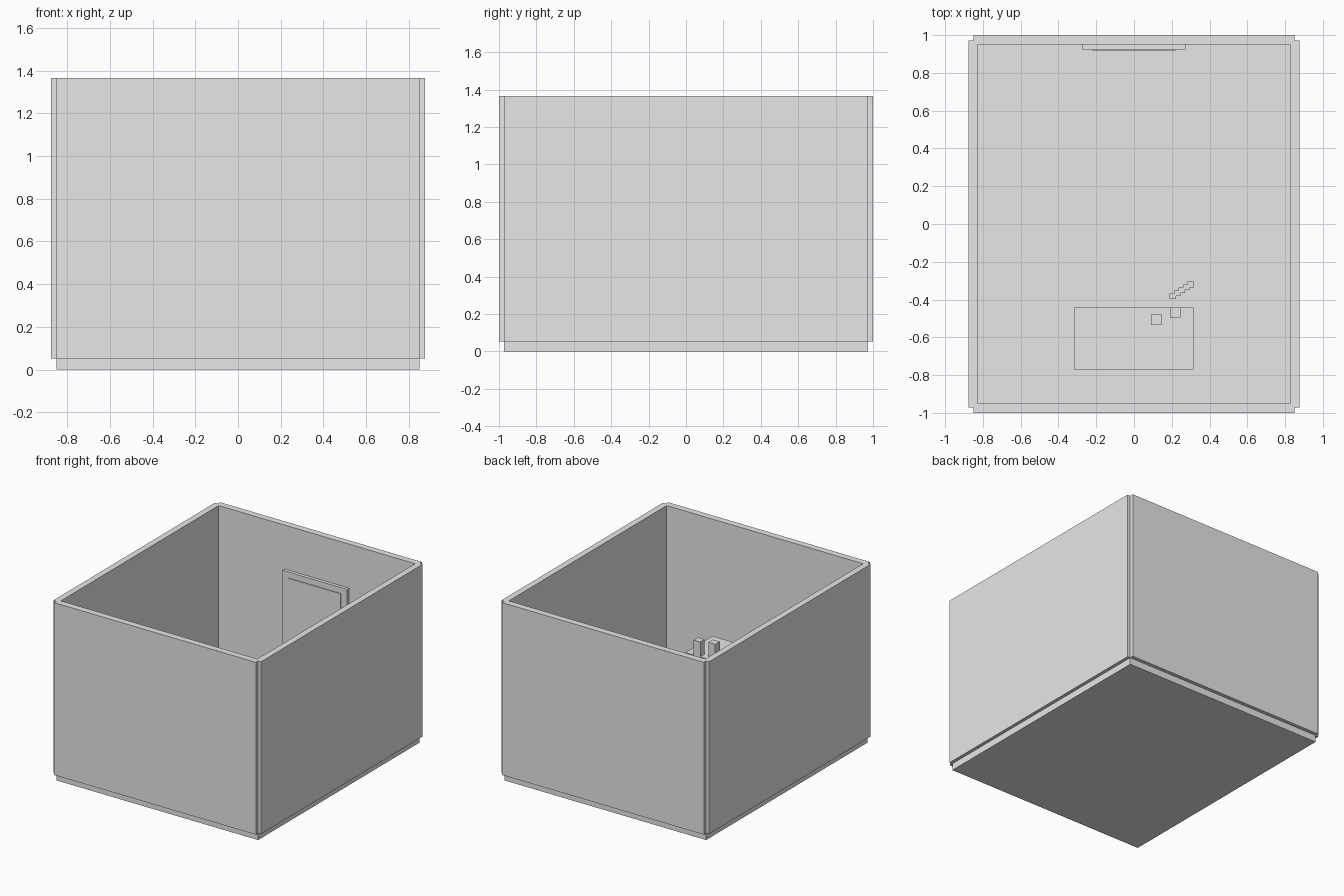
import bpy

if "Cube" in bpy.data.objects:
    bpy.data.objects.remove(bpy.data.objects["Cube"])

grey = bpy.data.materials.new("plain_grey")
grey.diffuse_color = (0.8, 0.8, 0.8, 1)
grey.use_nodes = True
grey.node_tree.nodes["Principled BSDF"].inputs["Base Color"].default_value = grey.diffuse_color


def box(name, x0, x1, y0, y1, z0, z1):
    """Axis-aligned box given by its limits."""
    bpy.ops.mesh.primitive_cube_add(size=1)
    ob = bpy.context.object
    ob.name = name
    for v in ob.data.vertices:
        v.co = (x1 if v.co.x > 0 else x0,
                y1 if v.co.y > 0 else y0,
                z1 if v.co.z > 0 else z0)
    ob.data.materials.append(grey)
    return ob


FLOOR, TOP = 0.052, 1.365

# Floor slab
box("floor", -0.85, 0.85, -0.972, 0.972, 0, FLOOR)

# Four walls, open at the top, with notched corners
box("front_wall", -0.85, 0.85, -1.0, -0.95, FLOOR, TOP)
box("back_wall", -0.85, 0.85, 0.95, 1.0, FLOOR, TOP)
box("left_wall", -0.875, -0.828, -0.972, 0.972, FLOOR, TOP)
box("right_wall", 0.828, 0.875, -0.972, 0.972, FLOOR, TOP)

# Door on the inside of the back wall
box("door_frame", -0.272, 0.272, 0.925, 0.95, FLOOR, 1.03)
box("door_panel", -0.22, 0.22, 0.919, 0.93, FLOOR, 0.985)

# Counter near the front wall, with two cups
box("counter", -0.315, 0.315, -0.77, -0.443, FLOOR, 0.577)
box("cup_a", 0.09, 0.148, -0.535, -0.48, 0.577, 0.685)
box("cup_b", 0.19, 0.245, -0.495, -0.443, 0.577, 0.69)

# Stepped bar lying on the floor
for i in range(5):
    x, y = 0.206 + 0.0235 * i, -0.382 + 0.0155 * i
    box(f"floor_bar_{i + 1}", x - 0.017, x + 0.017, y - 0.015, y + 0.015, FLOOR, FLOOR + 0.03)
